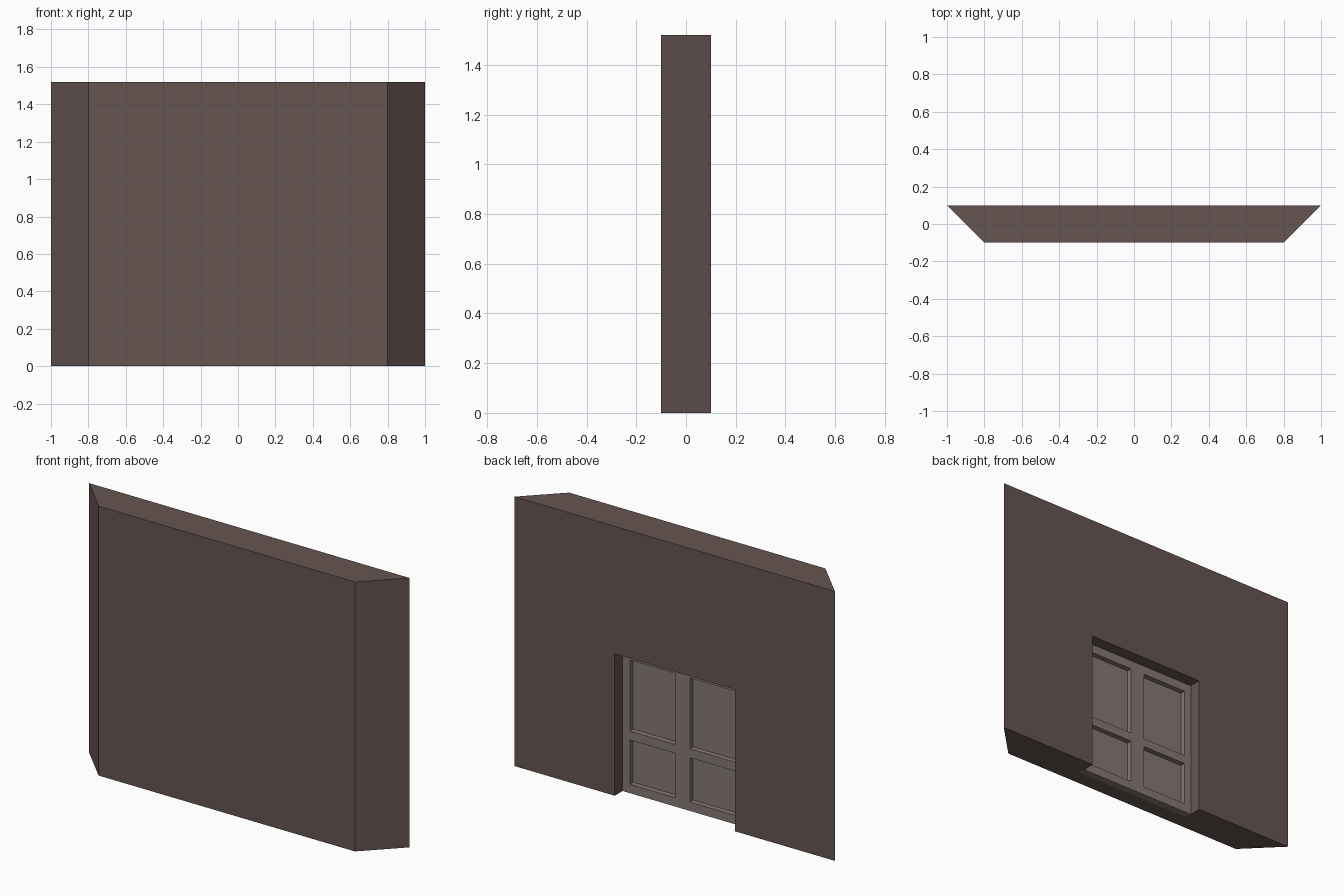
import bpy, bmesh

if "Cube" in bpy.data.objects:
    bpy.data.objects.remove(bpy.data.objects["Cube"])


def material(name, rgb):
    m = bpy.data.materials.new(name)
    m.diffuse_color = (*rgb, 1)
    m.use_nodes = True
    m.node_tree.nodes["Principled BSDF"].inputs["Base Color"].default_value = m.diffuse_color
    return m


def add_prism(bm, outline, z0, z1):
    """Extrude an xy outline from z0 up to z1."""
    face = bm.faces.new([bm.verts.new((x, y, z0)) for x, y in outline])
    top = bmesh.ops.extrude_face_region(bm, geom=[face])["geom"]
    verts = [v for v in top if isinstance(v, bmesh.types.BMVert)]
    bmesh.ops.translate(bm, verts=verts, vec=(0, 0, z1 - z0))


def make(name, prisms, mat=None):
    bm = bmesh.new()
    for p in prisms:
        add_prism(bm, *p)
    bmesh.ops.recalc_face_normals(bm, faces=bm.faces[:])
    me = bpy.data.meshes.new(name)
    bm.to_mesh(me)
    bm.free()
    if mat:
        me.materials.append(mat)
    ob = bpy.data.objects.new(name, me)
    bpy.context.collection.objects.link(ob)
    return ob


def rect(x0, x1, y0, y1):
    return [(x0, y0), (x1, y0), (x1, y1), (x0, y1)]


def cut(target, cutter):
    """Subtract the cutter, bake the result and remove the cutter."""
    cutter.hide_render = True
    mod = target.modifiers.new("cut", "BOOLEAN")
    mod.operation, mod.solver, mod.object = "DIFFERENCE", "EXACT", cutter
    bpy.context.view_layer.objects.active = target
    bpy.ops.object.modifier_apply(modifier=mod.name)
    bpy.data.objects.remove(cutter)


wall_mat = material("wall_brown", (0.13, 0.09, 0.083))
door_mat = material("door_brown", (0.24, 0.19, 0.18))

H, T = 1.52, 0.1             # wall height, half thickness
DW, DH = 0.375, 0.80         # doorway half width, height
BACK, FLOOR, FACE = -0.01, 0.0, 0.03   # door slab back, panel floor, door face

# Wall with mitred ends and a doorway recess in its back face
wall = make("wall", [([(-1, T), (-0.8, -T), (0.8, -T), (1, T)], 0, H)], wall_mat)
cut(wall, make("doorway_cutter", [(rect(-DW, DW, BACK, 0.3), -0.2, DH)]))

# Door slab with four sunken panels
door = make("door", [(rect(-DW, DW, BACK, FACE), 0, DH)], door_mat)
panels = []
for x0, x1 in ((-0.33, -0.045), (0.045, 0.33)):
    for z0, z1 in ((0.05, 0.30), (0.35, 0.75)):
        panels.append((rect(x0, x1, FLOOR, 0.2), z0, z1))
cut(door, make("panel_cutter", panels, door_mat))
